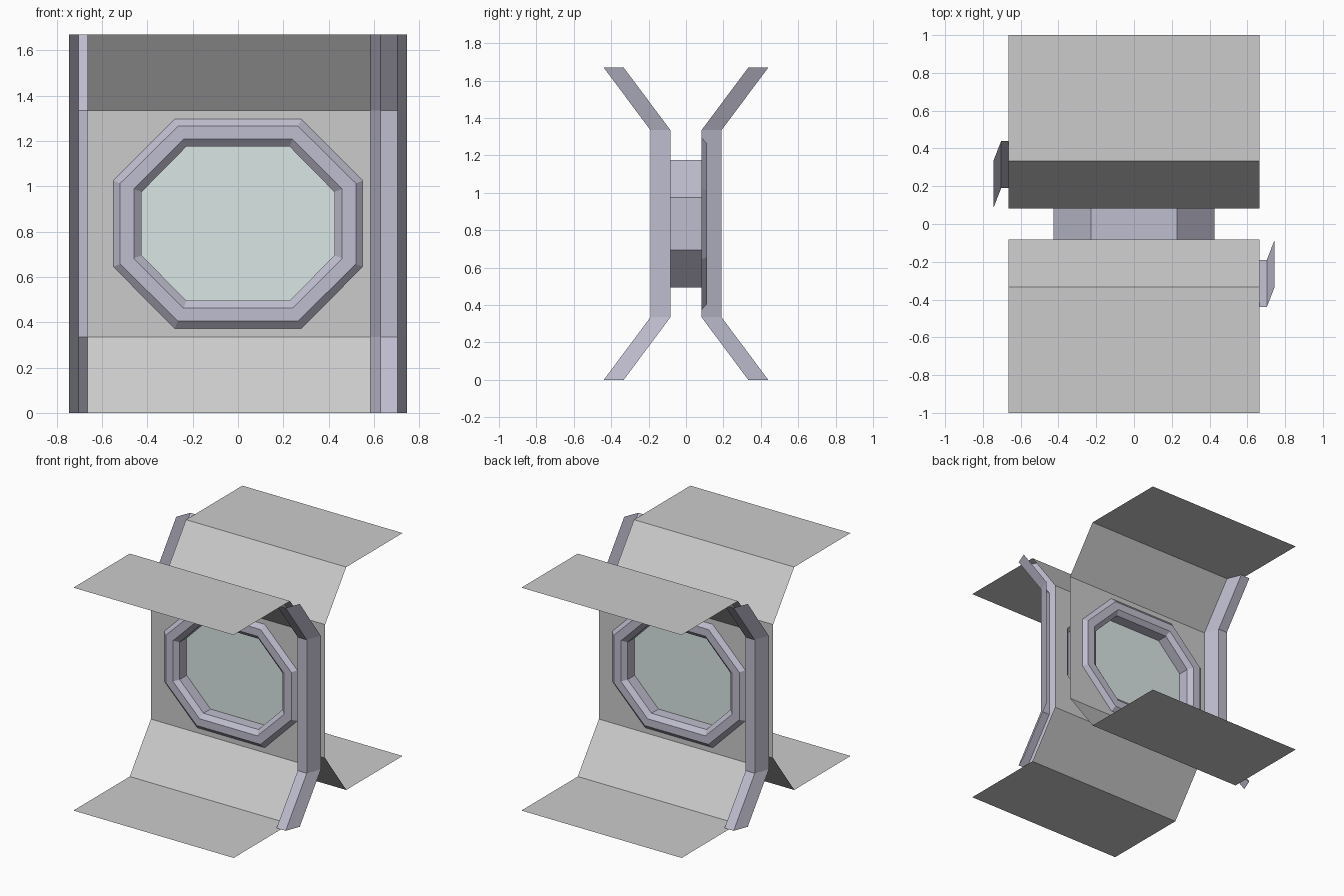
import bpy
import math

if "Cube" in bpy.data.objects:
    bpy.data.objects.remove(bpy.data.objects["Cube"])


def material(name, color):
    m = bpy.data.materials.new(name)
    m.diffuse_color = color
    m.use_nodes = True
    m.node_tree.nodes["Principled BSDF"].inputs["Base Color"].default_value = m.diffuse_color
    return m


TRIM = material("trim_blue_grey", (0.52, 0.51, 0.62, 1))
GLASS = material("pale_glass", (0.70, 0.80, 0.78, 1))


def add_object(name, mesh, turned=False):
    ob = bpy.data.objects.new(name, mesh)
    bpy.context.collection.objects.link(ob)
    if turned:
        ob.rotation_euler.z = math.pi
    return ob


def make_mesh(name, verts, faces, mat=None):
    me = bpy.data.meshes.new(name)
    me.from_pydata(verts, [], faces)
    if mat:
        me.materials.append(mat)
    me.update()
    return me


def loft(rows, closed=False):
    """Join equal-length rows of points with quads."""
    n = len(rows[0])
    verts = [p for row in rows for p in row]
    faces = []
    for r in range(len(rows) - 1):
        for i in range(n if closed else n - 1):
            j = (i + 1) % n
            faces.append((r * n + i, r * n + j, (r + 1) * n + j, (r + 1) * n + i))
    return verts, faces


def octagon(hx, hz, cx, cz, y):
    """Stretched octagon around the window centre, anticlockwise from the front."""
    pts = [(-cx, -hz), (cx, -hz), (hx, -cz), (hx, cz),
           (cx, hz), (-cx, hz), (-hx, cz), (-hx, -cz)]
    return [(x, y, 0.835 + z) for x, z in pts]


# Window rings: half width, half height, corner x, corner z, depth
OUTER = (0.55, 0.462, 0.28, 0.19, -0.083)
LIP_OUT = (0.52, 0.43, 0.265, 0.178, -0.112)
LIP_IN = (0.46, 0.373, 0.24, 0.153, -0.112)
HOLE = (0.425, 0.34, 0.228, 0.14, -0.083)

# Wall: floor, lower slope, upright panel, upper slope, ceiling
W = 0.664
profile = [(-1, 0), (-0.333, 0), (-0.083, 0.335),
           (-0.083, 1.335), (-0.333, 1.67), (-1, 1.67)]
verts, faces = loft([[(-W, y, z), (W, y, z)] for y, z in profile])
del faces[2]
# Upright panel is opened up around the window
base = len(verts)
verts += octagon(*OUTER)
corner = [4, 5, 7, 6]
for k in range(4):
    nxt = corner[(k + 1) % 4]
    faces.append((corner[k], nxt, base + 2 * k + 1, base + 2 * k))
    faces.append((nxt, base + (2 * k + 2) % 8, base + 2 * k + 1))
wall = make_mesh("wall", verts, faces)

# Pillar: open trapezoid channel following the wall profile
section = [(0.585, 0), (0.628, -0.107), (0.703, -0.107), (0.745, 0)]
rows = [[(x, y + d, z) for x, d in section] for y, z in profile[1:5]]
pillar = make_mesh("pillar", *loft(rows), mat=TRIM)

# Front and back halves are the same parts turned half a circle
for side, turned in (("front", False), ("back", True)):
    add_object(side + "_wall", wall, turned)
    add_object(side + "_pillar", pillar, turned)

# Window frame: bevelled rim on each side joined by a tube
front = [OUTER, LIP_OUT, LIP_IN, HOLE]
back = [(*r[:4], -r[4]) for r in reversed(front)]
rings = [octagon(*r) for r in front + back]
add_object("window_frame", make_mesh("window_frame", *loft(rings, True), mat=TRIM))

# Glass pane in the middle of the tube
pane = octagon(*HOLE[:4], 0)
add_object("window_glass", make_mesh("window_glass", pane, [tuple(range(8))], GLASS))
